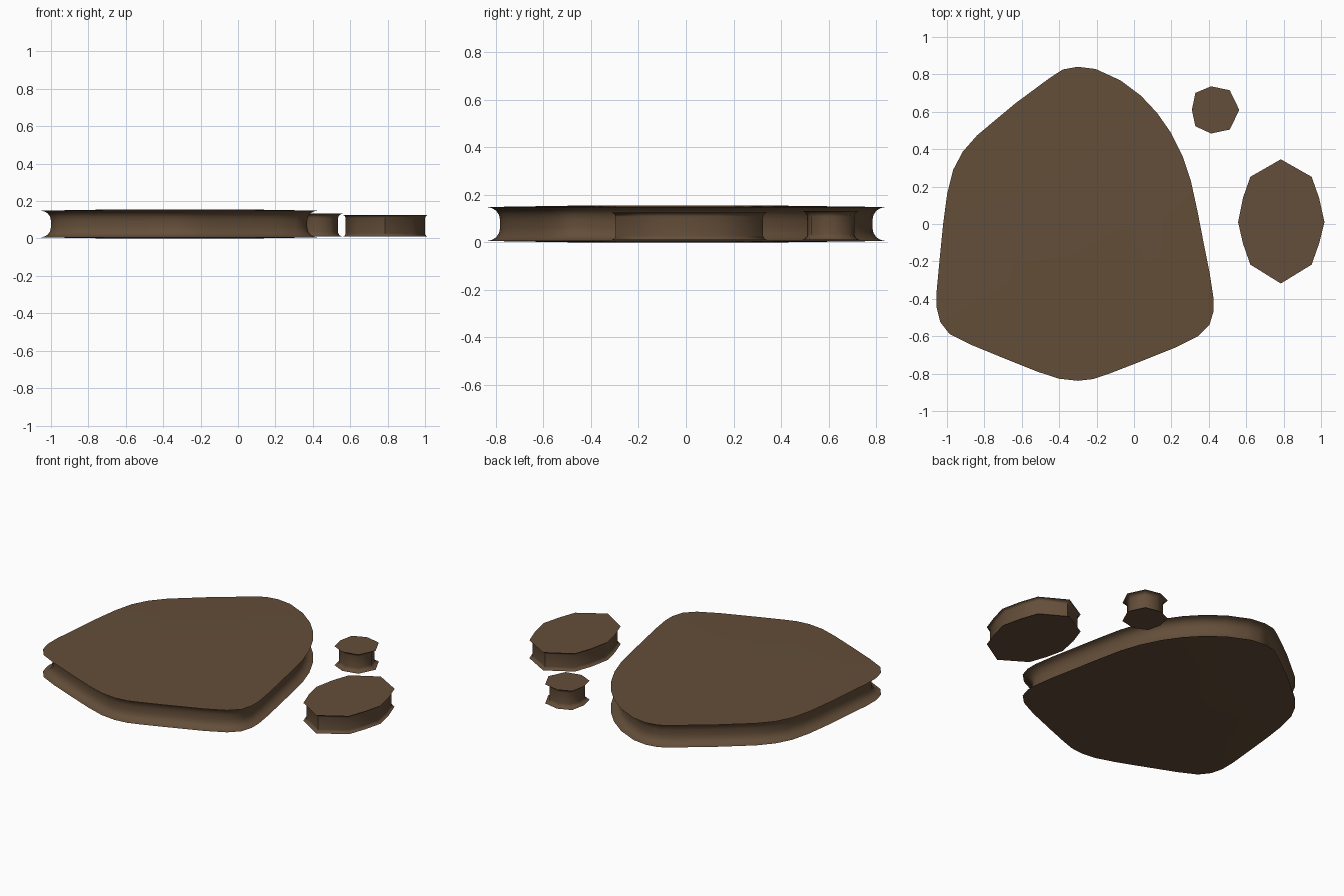
import bpy, bmesh
from mathutils import Vector

if "Cube" in bpy.data.objects:
    bpy.data.objects.remove(bpy.data.objects["Cube"])

mat = bpy.data.materials.new("brown stone")
mat.diffuse_color = (0.127, 0.076, 0.041, 1)
mat.use_nodes = True
mat.node_tree.nodes["Principled BSDF"].inputs["Base Color"].default_value = mat.diffuse_color


def stone(name, outline, layers, angle):
    """Stack inset copies of a clockwise outline; layers are (inset, z)."""
    pts = [Vector(p) for p in outline]
    n = len(pts)
    centre = sum(pts, Vector((0, 0))) / n
    miter = []
    for i, p in enumerate(pts):
        a, b = (p - pts[i - 1]).normalized(), (pts[(i + 1) % n] - p).normalized()
        na, nb = Vector((a.y, -a.x)), Vector((b.y, -b.x))
        miter.append((na + nb) / (1 + na.dot(nb)))
    bm = bmesh.new()
    rings = []
    for inset, z in layers:
        rings.append([bm.verts.new((*(p + m * inset), z)) for p, m in zip(pts, miter)])
    for lo, hi in zip(rings, rings[1:]):
        for i in range(n):
            j = (i + 1) % n
            bm.faces.new((lo[i], lo[j], hi[j], hi[i]))
    # gently domed caps
    for ring, dz in ((rings[0], -1), (rings[-1], 1)):
        rise = 0.006 if layers[-1][1] > 0.14 else 0.0
        z = ring[0].co.z + dz * rise
        inner = [bm.verts.new((*(centre + (v.co.xy - centre) * 0.5), z)) for v in ring]
        for i in range(n):
            j = (i + 1) % n
            bm.faces.new((ring[i], ring[j], inner[j], inner[i]))
        bm.faces.new(inner)
    bmesh.ops.recalc_face_normals(bm, faces=bm.faces)
    me = bpy.data.meshes.new(name)
    bm.to_mesh(me)
    bm.free()
    me.materials.append(mat)
    ob = bpy.data.objects.new(name, me)
    bpy.context.collection.objects.link(ob)
    bpy.ops.object.select_all(action='DESELECT')
    ob.select_set(True)
    bpy.context.view_layer.objects.active = ob
    bpy.ops.object.shade_smooth_by_angle(angle=angle)


def rounded(z0, z1, r):
    """Side profile with rounded top and bottom rims."""
    arc = [(0, 1), (0.08, 0.6), (0.3, 0.28), (0.62, 0.08), (1, 0)]
    low = [(-a * r, z0 + b * r) for a, b in reversed(arc)]
    return low + [(x, z0 + z1 - z) for x, z in reversed(low)]


# Large flat stone
stone("large_stone", [
    (-.30, .785), (-.22, .775), (-.10, .72), (0, .645), (.08, .56), (.15, .46),
    (.21, .34), (.25, .22), (.285, .06), (.32, -.12), (.35, -.27), (.37, -.40),
    (.37, -.46), (.355, -.51), (.31, -.555), (.20, -.61), (0, -.69), (-.15, -.748),
    (-.23, -.775), (-.30, -.783), (-.39, -.773), (-.50, -.737), (-.65, -.677),
    (-.85, -.595), (-.95, -.545), (-.985, -.50), (-1, -.44), (-1, -.36),
    (-.985, -.2), (-.965, 0), (-.945, .15), (-.915, .27), (-.87, .355),
    (-.80, .435), (-.60, .602), (-.42, .735), (-.36, .774)],
    rounded(0.006, 0.149, 0.055), 1.0)

# Medium oval stone
stone("medium_stone", [
    (.785, .325), (.935, .24), (.972, .135), (1, .01), (.972, -.10), (.935, -.205),
    (.785, -.297), (.637, -.205), (.60, -.10), (.575, .01), (.60, .135), (.637, .24)],
    rounded(0.01, 0.126, 0.018), 0.9)

# Small pebble
stone("small_stone", [
    (.415, .71), (.495, .693), (.535, .61), (.495, .527), (.415, .51),
    (.35, .54), (.335, .61), (.35, .683)],
    rounded(0.01, 0.133, 0.025), 1.0)
